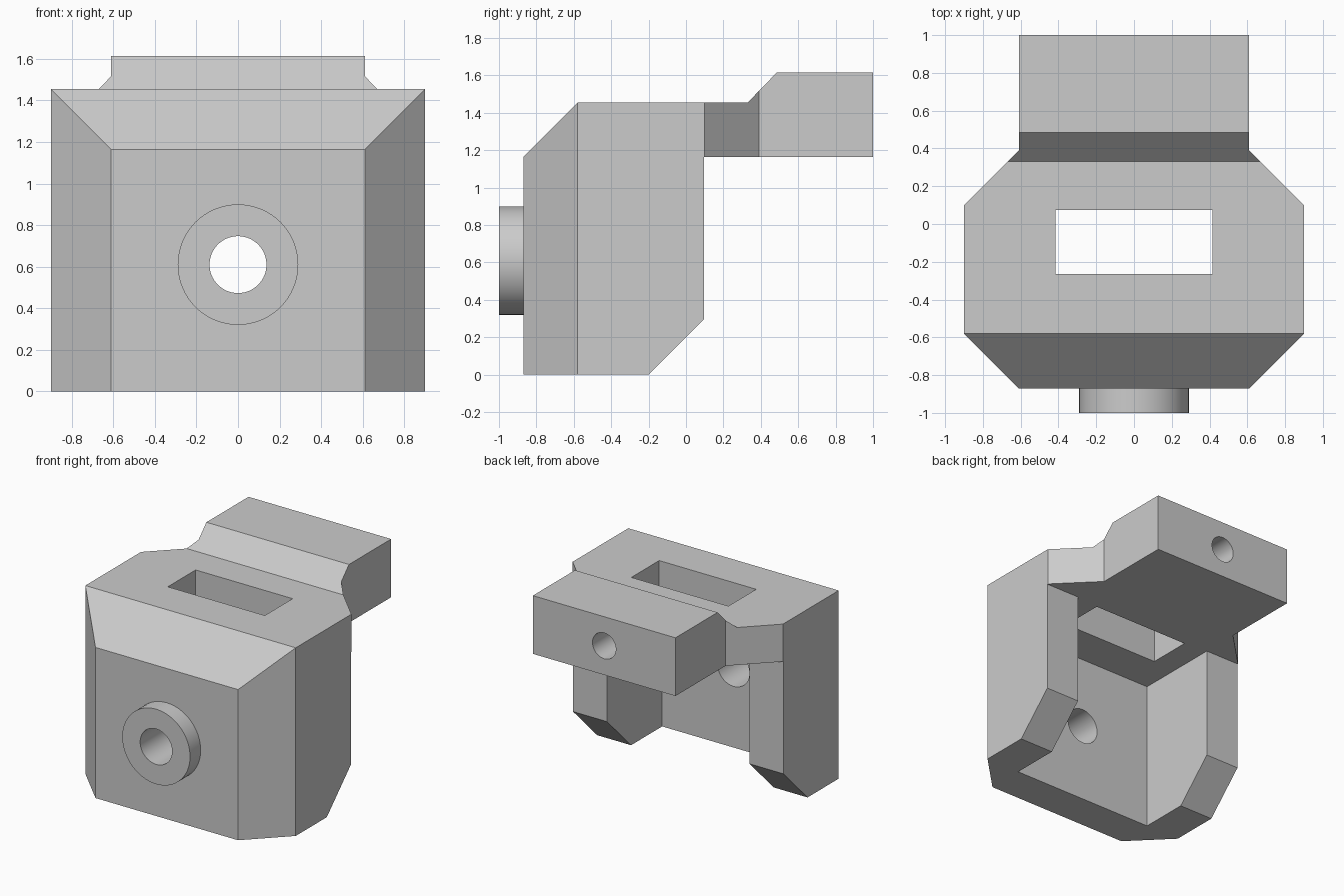
import bpy, bmesh, math
from mathutils import Matrix, Vector

cube = bpy.data.objects.get("Cube")
if cube:
    bpy.data.objects.remove(cube, do_unlink=True)

# One plain grey for the whole part
grey = bpy.data.materials.new("plain grey")
grey.use_nodes = True
colour = (0.6, 0.6, 0.6, 1)
grey.diffuse_color = colour
grey.node_tree.nodes["Principled BSDF"].inputs["Base Color"].default_value = colour


def make_object(name, bm):
    bmesh.ops.recalc_face_normals(bm, faces=bm.faces)
    mesh = bpy.data.meshes.new(name)
    bm.to_mesh(mesh)
    bm.free()
    mesh.materials.append(grey)
    obj = bpy.data.objects.new(name, mesh)
    bpy.context.collection.objects.link(obj)
    return obj


def prism(name, points, along):
    """Extrude a closed outline of 3D points."""
    bm = bmesh.new()
    face = bm.faces.new([bm.verts.new(p) for p in points])
    new = bmesh.ops.extrude_face_region(bm, geom=[face])["geom"]
    bmesh.ops.translate(bm, vec=Vector(along),
                        verts=[v for v in new if isinstance(v, bmesh.types.BMVert)])
    return make_object(name, bm)


def box(name, x, y0, y1, z0, z1):
    outline = [(-x, y0, z0), (x, y0, z0), (x, y1, z0), (-x, y1, z0)]
    return prism(name, outline, (0, 0, z1 - z0))


def rod(name, radius, y0, y1, z):
    """Cylinder lying along the y axis."""
    bm = bmesh.new()
    bmesh.ops.create_cone(bm, cap_ends=True, segments=64, radius1=radius,
                          radius2=radius, depth=y1 - y0)
    turn = Matrix.Translation((0, (y0 + y1) / 2, z)) @ Matrix.Rotation(math.pi / 2, 4, "X")
    bmesh.ops.transform(bm, matrix=turn, verts=bm.verts)
    return make_object(name, bm)


def combine(target, tool, operation):
    mod = target.modifiers.new(operation, "BOOLEAN")
    mod.operation, mod.solver, mod.object = operation, "EXACT", tool
    bpy.ops.object.select_all(action="DESELECT")
    bpy.context.view_layer.objects.active = target
    target.select_set(True)
    bpy.ops.object.modifier_apply(modifier=mod.name)
    bpy.data.objects.remove(tool, do_unlink=True)


# Side profile: body, cut-off lower back corner and raised rear tongue
side = [(-0.97, -0.0), (-0.2, 0), (0.095, 0.295), (0.095, 1.165), (1, 1.165),
        (1, 1.615), (0.485, 1.615), (0.33, 1.455), (-0.58, 1.455), (-0.97, 1.065)]
bracket = prism("bracket_body", [(-1.1, y, z) for y, z in side], (2.2, 0, 0))

# Plan outline: chamfered octagon narrowing to the tongue
half = [(0.61, -0.87), (0.9, -0.58), (0.9, 0.1), (0.61, 0.39), (0.61, 1.1)]
plan = half + [(-x, y) for x, y in reversed(half)]
combine(bracket, prism("plan_cutter", [(x, y, -0.1) for x, y in plan], (0, 0, 2)),
        "INTERSECT")

# Pocket open to the back and below, and the slot through the top plate
combine(bracket, box("pocket_cutter", 0.61, -0.58, 0.3, -0.1, 1.165), "DIFFERENCE")
combine(bracket, box("slot_cutter", 0.415, -0.265, 0.075, 1.0, 1.7), "DIFFERENCE")

# Front collar with its through hole, and the blind hole in the tongue
combine(bracket, rod("collar", 0.29, -1.0, -0.7, 0.61), "UNION")
combine(bracket, rod("front_hole_cutter", 0.137, -1.1, -0.4, 0.61), "DIFFERENCE")
combine(bracket, rod("tongue_hole_cutter", 0.1, 0.5, 1.1, 1.39), "DIFFERENCE")

bpy.ops.object.shade_smooth_by_angle(angle=math.radians(25))
